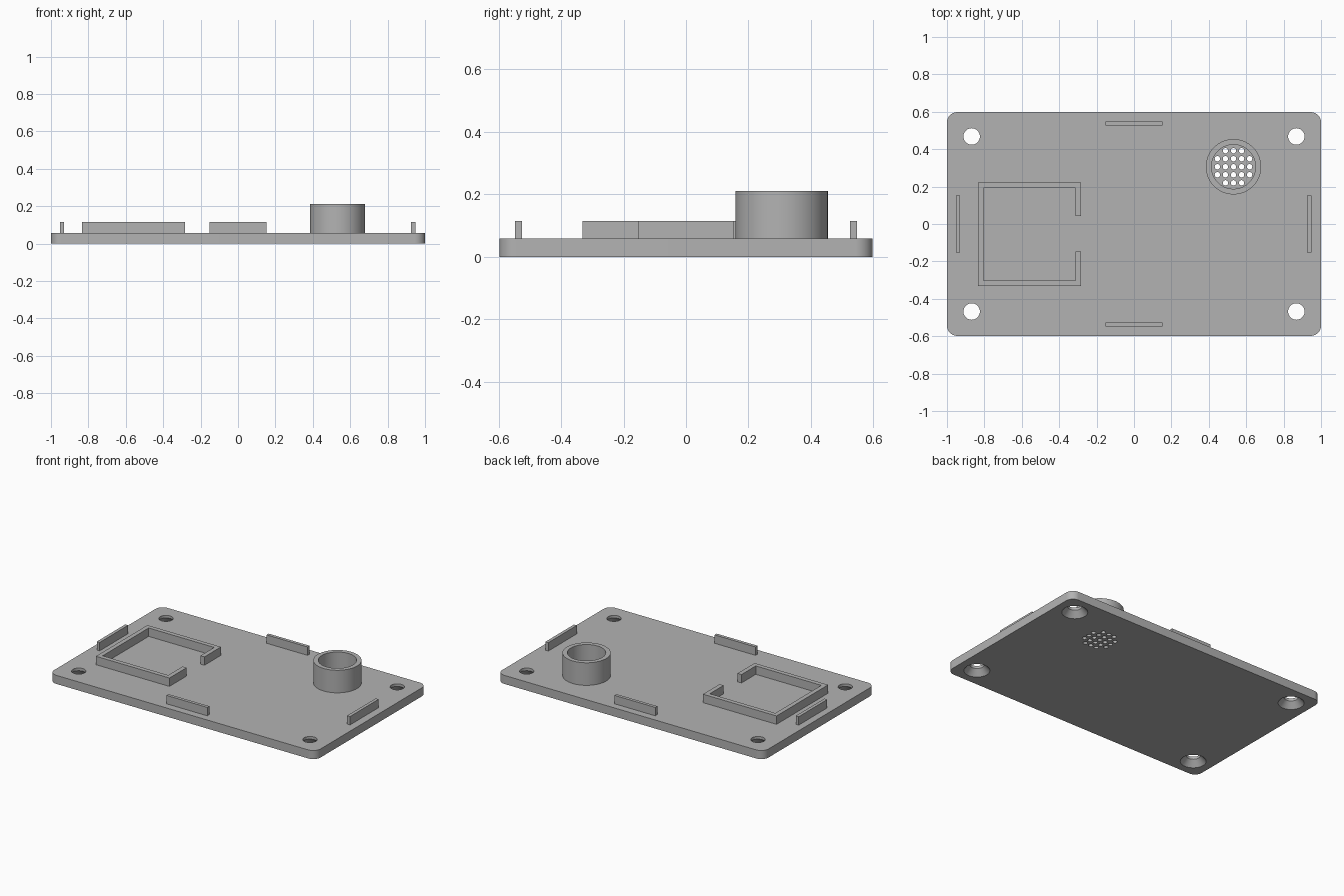
import bpy, bmesh
from math import cos, sin, pi, radians

if "Cube" in bpy.data.objects:
    bpy.data.objects.remove(bpy.data.objects["Cube"])

TOP = 0.058       # upper face of the base plate
RIM = 0.115       # top of the low walls
SINK = 0.005      # overlap of raised parts into the plate

grey = bpy.data.materials.new("plain grey")
grey.use_nodes = True
grey.diffuse_color = (0.45, 0.45, 0.45, 1)
grey.node_tree.nodes["Principled BSDF"].inputs["Base Color"].default_value = (0.45, 0.45, 0.45, 1)


def finish(name, bm):
    bmesh.ops.recalc_face_normals(bm, faces=bm.faces)
    mesh = bpy.data.meshes.new(name)
    bm.to_mesh(mesh)
    bm.free()
    mesh.materials.append(grey)
    obj = bpy.data.objects.new(name, mesh)
    bpy.context.collection.objects.link(obj)
    return obj


def smooth(obj):
    bpy.ops.object.select_all(action='DESELECT')
    obj.select_set(True)
    bpy.context.view_layer.objects.active = obj
    bpy.ops.object.shade_smooth_by_angle(angle=radians(30))


def prism(bm, outline, z0, z1):
    face = bm.faces.new([bm.verts.new((x, y, z0)) for x, y in outline])
    new = bmesh.ops.extrude_face_region(bm, geom=[face])["geom"]
    for v in new:
        if isinstance(v, bmesh.types.BMVert):
            v.co.z = z1


def revolve(bm, x, y, profile, n, closed=False):
    """Turn (radius, z) points about a vertical axis; open profiles get caps."""
    rings = [[bm.verts.new((x + r * cos(2 * pi * i / n), y + r * sin(2 * pi * i / n), z))
              for i in range(n)] for r, z in profile]
    pairs = list(zip(rings, rings[1:]))
    if closed:
        pairs.append((rings[-1], rings[0]))
    else:
        bm.faces.new(rings[0])
        bm.faces.new(rings[-1])
    for a, b in pairs:
        for i in range(n):
            j = (i + 1) % n
            bm.faces.new((a[i], a[j], b[j], b[i]))


# Base plate with rounded corners
R = 0.055
outline = []
for k, (sx, sy) in enumerate([(1, 1), (-1, 1), (-1, -1), (1, -1)]):
    for i in range(13):
        a = (k + i / 12) * pi / 2
        outline.append((sx * (1 - R) + R * cos(a), sy * (0.598 - R) + R * sin(a)))
bm = bmesh.new()
prism(bm, outline, 0, TOP)
plate = finish("base_plate", bm)

# Cutters: countersunk screw holes and the round sound grille
TX, TY = 0.532, 0.306
bm = bmesh.new()
for sx in (-1, 1):
    for sy in (-1, 1):
        revolve(bm, sx * 0.868, sy * 0.468,
                [(0.09, -0.01), (0.08, 0), (0.044, 0.04), (0.044, 0.1)], 48)
for i in range(-2, 3):
    for j in range(-2, 3):
        if abs(i) + abs(j) < 4:
            revolve(bm, TX + i * 0.043, TY + j * 0.043, [(0.0145, -0.02), (0.0145, 0.1)], 20)
cutter = finish("hole_cutter", bm)
cutter.hide_render = True
mod = plate.modifiers.new("holes", 'BOOLEAN')
mod.operation = 'DIFFERENCE'
mod.solver = 'EXACT'
mod.object = cutter
bpy.context.view_layer.objects.active = plate
bpy.ops.object.modifier_apply(modifier="holes")
bpy.data.objects.remove(cutter)
smooth(plate)

# Round tube around the grille
bm = bmesh.new()
revolve(bm, TX, TY, [(0.148, TOP - SINK), (0.148, 0.211), (0.118, 0.211), (0.118, TOP - SINK)],
        64, closed=True)
smooth(finish("speaker_tube", bm))

# Square frame with a gap in its inner side
x0, x1, y0, y1, w = -0.835, -0.283, -0.331, 0.222, 0.03
gap0, gap1 = -0.148, 0.044
bm = bmesh.new()
prism(bm, [(x1, gap1), (x1, y1), (x0, y1), (x0, y0), (x1, y0), (x1, gap0),
           (x1 - w, gap0), (x1 - w, y0 + w), (x0 + w, y0 + w),
           (x0 + w, y1 - w), (x1 - w, y1 - w), (x1 - w, gap1)], TOP - SINK, RIM)
finish("square_frame", bm)

# Locating tabs along the four edges
for name, cx, cy, hx, hy in [("left_tab", 0.937, 0, 0.011, 0.153),
                             ("right_tab", -0.942, 0, 0.011, 0.153),
                             ("front_tab", 0, -0.537, 0.153, 0.011),
                             ("back_tab", 0, 0.537, 0.153, 0.011)]:
    bm = bmesh.new()
    prism(bm, [(cx - hx, cy - hy), (cx + hx, cy - hy), (cx + hx, cy + hy), (cx - hx, cy + hy)],
          TOP - SINK, RIM)
    finish(name, bm)
